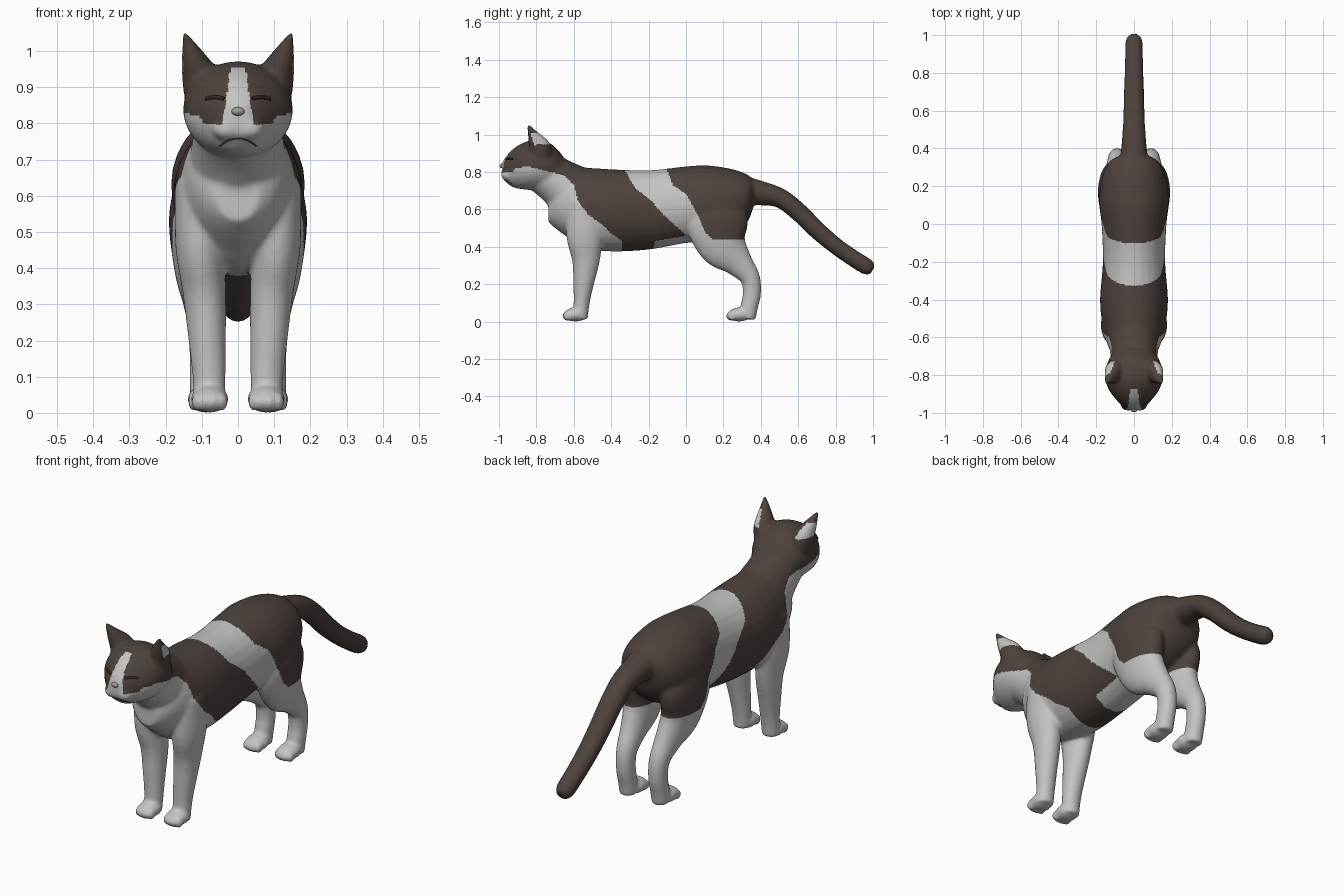
import bpy, bmesh, math
from mathutils import Vector, Matrix
from mathutils.bvhtree import BVHTree

old = bpy.data.objects.get("Cube")
if old:
    bpy.data.objects.remove(old)


def material(name, color):
    m = bpy.data.materials.new(name)
    m.use_nodes = True
    m.diffuse_color = (*color, 1)
    m.node_tree.nodes["Principled BSDF"].inputs["Base Color"].default_value = (*color, 1)
    return m


white = material("white fur", (0.55, 0.55, 0.54))
brown = material("brown fur", (0.075, 0.056, 0.047))
dark = material("dark eye line", (0.03, 0.022, 0.02))
grey = material("grey nose", (0.36, 0.33, 0.32))

bm = bmesh.new()


def spline(a, b, c, d, t):
    return 0.5 * (2 * b + (c - a) * t + (2 * a - 5 * b + 4 * c - d) * t * t
                  + (3 * b - a - 3 * c + d) * t ** 3)


def tube(sections, upright=False, sides=28, steps=5):
    """Loft ellipses; each section is x, y, z, half width, half depth."""
    s = [sections[0]] + sections + [sections[-1]]
    rows = []
    for i in range(1, len(s) - 2):
        for k in range(steps):
            rows.append([spline(*q, k / steps) for q in zip(*s[i - 1:i + 3])])
    rows.append(sections[-1])
    rings = []
    for i, (x, y, z, w, d) in enumerate(rows):
        a, b = rows[max(i - 1, 0)], rows[min(i + 1, len(rows) - 1)]
        t = Vector((0, b[1] - a[1], b[2] - a[2])).normalized()
        up = Vector((0, 0, 1)) if upright else Vector((0, -t.z, t.y))
        ring = []
        for j in range(sides):
            ang = math.tau * j / sides
            p = Vector((x + w * math.cos(ang), y, z)) + up * d * math.sin(ang)
            ring.append(bm.verts.new(p))
        rings.append(ring)
    for a, b in zip(rings, rings[1:]):
        for j in range(sides):
            k = (j + 1) % sides
            bm.faces.new((a[j], a[k], b[k], b[j]))
    bm.faces.new(rings[0][::-1])
    bm.faces.new(rings[-1])


def ball(center, radii):
    bmesh.ops.create_uvsphere(bm, u_segments=24, v_segments=14, radius=1,
                              matrix=Matrix.Translation(center) @ Matrix.Diagonal((*radii, 1)))


# Torso
tube([(0, -.735, .60, .06, .07), (0, -.70, .63, .105, .13), (0, -.64, .645, .14, .19),
      (0, -.55, .61, .165, .215), (0, -.40, .595, .18, .22), (0, -.2, .597, .165, .212),
      (0, 0, .625, .172, .205), (0, .12, .63, .185, .205), (0, .25, .64, .168, .175),
      (0, .33, .66, .13, .125), (0, .365, .69, .07, .06)], upright=True)
# Neck
tube([(0, -.80, .83, .12, .12), (0, -.70, .76, .125, .125), (0, -.56, .66, .14, .165)])
# Head and muzzle
tube([(0, -.985, .81, .03, .035), (0, -.965, .815, .06, .065), (0, -.93, .82, .095, .1),
      (0, -.87, .832, .138, .125), (0, -.80, .838, .152, .134), (0, -.72, .83, .135, .12),
      (0, -.66, .81, .09, .08)], upright=True)
# Tail
tube([(0, .27, .71, .08, .08), (0, .38, .69, .07, .068), (0, .5, .662, .06, .053),
      (0, .6, .588, .056, .05), (0, .7, .49, .053, .048), (0, .8, .405, .05, .045),
      (0, .9, .335, .047, .045), (0, .97, .292, .044, .044), (0, .998, .276, .026, .026)])

for s in (1, -1):
    ball((s * .032, -.955, .785), (.04, .035, .032))
    # Ears
    tube([(s * .10, -.78, .88, .05, .06), (s * .102, -.782, .93, .053, .06),
          (s * .120, -.808, .98, .036, .04), (s * .133, -.826, 1.015, .022, .023),
          (s * .149, -.843, 1.052, .007, .007)], upright=False)
    # Front legs
    tube([(s * .10, -.53, .64, .075, .11), (s * .105, -.54, .46, .068, .10),
          (s * .093, -.535, .33, .060, .075), (s * .085, -.548, .2, .052, .055),
          (s * .08, -.558, .1, .046, .043), (s * .08, -.565, .015, .042, .04)])
    # Hind legs
    tube([(s * .10, .16, .66, .07, .12), (s * .113, .165, .54, .078, .165),
          (s * .108, .20, .41, .070, .135), (s * .098, .28, .315, .056, .08),
          (s * .092, .342, .235, .047, .054), (s * .09, .352, .15, .044, .049),
          (s * .09, .338, .08, .044, .047), (s * .09, .328, .015, .042, .045)])
    # Paws with toes
    for x, y in ((.078, -.59), (.088, .285)):
        ball((s * x, y, .038), (.053, .062, .038))
        for k in (-1.5, -.5, .5, 1.5):
            ball((s * x + k * .023, y - .05 + abs(k) * .008, .03), (.016, .026, .026))

bmesh.ops.recalc_face_normals(bm, faces=bm.faces)
mesh = bpy.data.meshes.new("cat_body")
bm.to_mesh(mesh)
bm.free()
body = bpy.data.objects.new("cat_body", mesh)
bpy.context.collection.objects.link(body)

# Fuse the parts into one skin and soften the joins
fuse = body.modifiers.new("fuse", "REMESH")
fuse.mode = "VOXEL"
fuse.voxel_size = 0.0075
soft = body.modifiers.new("soften", "SMOOTH")
soft.factor = 0.5
soft.iterations = 14
skin = bpy.data.meshes.new_from_object(body.evaluated_get(bpy.context.evaluated_depsgraph_get()))
body.modifiers.clear()
body.data = skin
skin.materials.clear()
for m in (white, brown):
    skin.materials.append(m)

# Brown coat patches as outlines in y, z
front_patch = [(-1.1, .815), (-.93, .815), (-.85, .83), (-.72, .80), (-.65, .78), (-.6, .73),
               (-.58, .65), (-.52, .57), (-.45, .52), (-.4, .47), (-.34, .43), (-.34, .3),
               (-.18, .3), (-.17, .43), (0, .46), (-.03, .49), (-.12, .57), (-.19, .65),
               (-.27, .71), (-.34, .83), (-.5, 1.2), (-1.1, 1.2)]
rear_patch = [(-.1, .9), (-.1, .81), (-.07, .73), (0, .68), (.06, .58), (.1, .48), (.14, .44),
              (.32, .44), (.4, .5), (.9, .1), (1.1, .1), (1.1, .9)]


def inside(y, z, outline):
    hit = False
    for (a, b), (c, d) in zip(outline, outline[1:] + outline[:1]):
        if (b > z) != (d > z) and y < a + (z - b) * (c - a) / (d - b):
            hit = not hit
    return hit


def is_brown(p, n):
    x, y, z = abs(p.x), p.y, p.z
    if y < -.84 and z < .955 and x < .022 + max(0, .94 - z) * .15:
        return False                                    # blaze
    if y < -.9 and .04 < x < .1 and z > .797:
        return True                                     # cheek lobes
    if .945 < z < 1.01 and x > .1 and y > -.83 and n.x * p.x > 0 and n.y > -.3:
        return False                                    # pale side of the ears
    return inside(y, z, front_patch) or inside(y, z, rear_patch)


for f in skin.polygons:
    f.material_index = int(is_brown(f.center, f.normal))

# Face details laid on the skin
tree = BVHTree.FromPolygons([v.co for v in skin.vertices], [tuple(f.vertices) for f in skin.polygons])


def stroke(name, points, radius, mat):
    curve = bpy.data.curves.new(name, "CURVE")
    curve.dimensions = "3D"
    curve.bevel_depth = radius
    curve.bevel_resolution = 2
    curve.use_fill_caps = True
    line = curve.splines.new("POLY")
    line.points.add(len(points) - 1)
    for q, (x, z) in zip(line.points, points):
        hit = tree.ray_cast(Vector((x, -2, z)), Vector((0, 1, 0)))[0]
        q.co = (x, hit.y if hit else -.95, z, 1)
    curve.materials.append(mat)
    bpy.context.collection.objects.link(bpy.data.objects.new(name, curve))


for s, side in ((1, "left"), (-1, "right")):
    stroke(side + "_eye", [(s * (.038 + .01 * k), .868 + .004 * math.sin(k * .63)) for k in range(6)],
           .0055, dark)
    stroke(side + "_mouth", [(s * .01 * k, .758 - .004 * k + .006 * math.sin(k * .63)) for k in range(6)],
           .0025, brown)

hit = tree.ray_cast(Vector((0, -2, .833)), Vector((0, 1, 0)))[0]
bpy.ops.mesh.primitive_uv_sphere_add(segments=20, ring_count=12, radius=1, location=(0, hit.y, .833))
nose = bpy.context.object
nose.name = "nose"
nose.scale = (.018, .012, .012)
nose.data.materials.append(grey)

for ob in (body, nose):
    bpy.ops.object.select_all(action="DESELECT")
    ob.select_set(True)
    bpy.context.view_layer.objects.active = ob
    bpy.ops.object.shade_smooth_by_angle(angle=math.radians(50))
